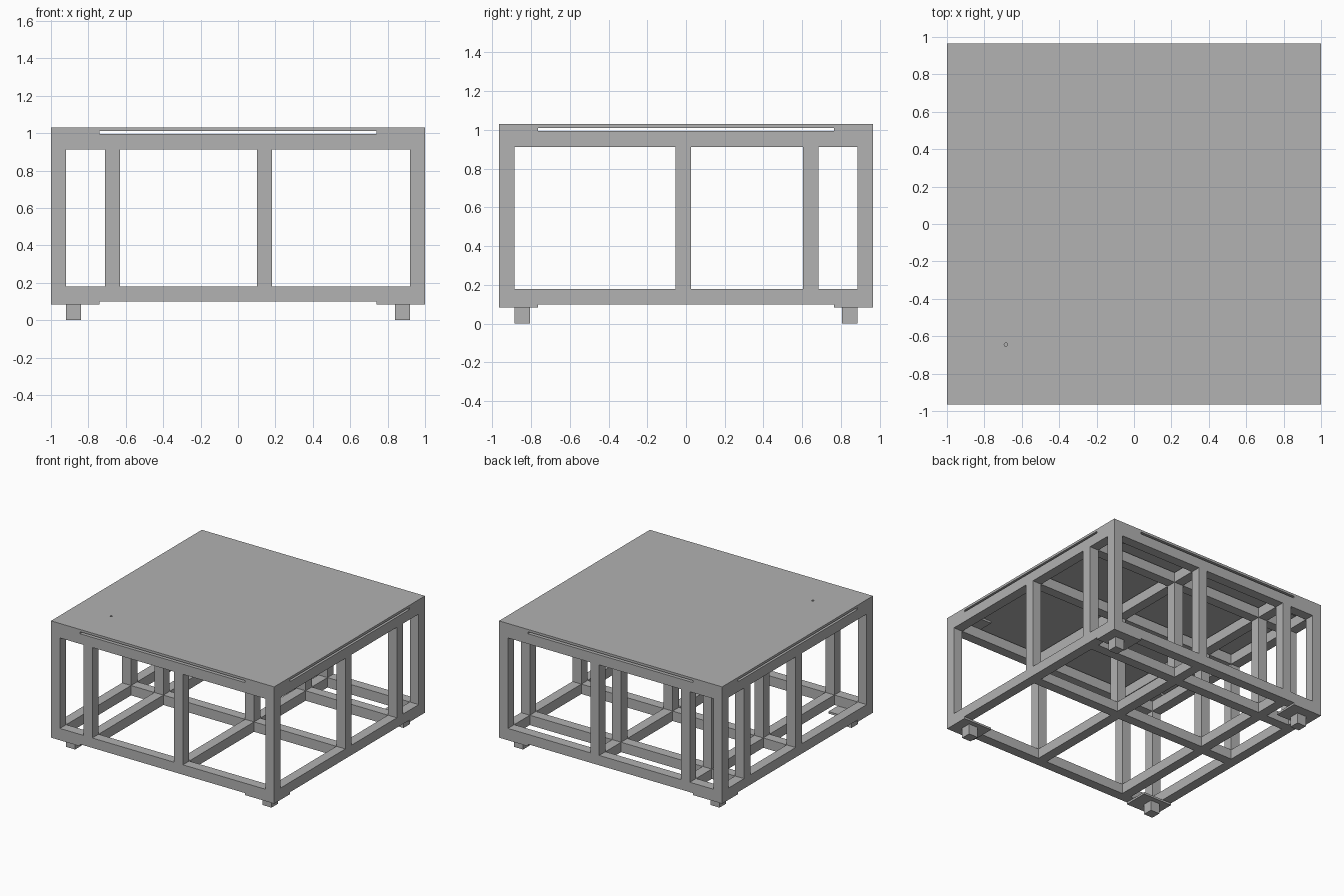
import bpy
import bmesh
from mathutils import Matrix, Vector

cube = bpy.data.objects.get("Cube")
if cube:
    bpy.data.objects.remove(cube, do_unlink=True)

grey = bpy.data.materials.new("plain grey")
grey.use_nodes = True
colour = (0.445, 0.445, 0.445, 1)
grey.diffuse_color = colour
grey.node_tree.nodes["Principled BSDF"].inputs["Base Color"].default_value = colour

# Overall sizes and height levels
HX, HY = 1.0, 0.965
BAR = 0.08
FOOT_TOP, RAIL_LOW, POST_LOW = 0.084, 0.10, 0.18
POST_TOP, RAIL_TOP, SHEET_LOW, SHEET_TOP = 0.913, 0.995, 1.011, 1.03

# Centre lines of the grid of bars
COLS = [-HX + BAR / 2, -0.67, 0.142, HX - BAR / 2]
ROWS = [-HY + BAR / 2, -0.015, 0.645, HY - BAR / 2]


def boxes(name, bounds):
    """One object made of boxes, each given by its low and high corner."""
    bm = bmesh.new()
    for low, high in bounds:
        low, high = Vector(low), Vector(high)
        place = Matrix.Translation((low + high) / 2) @ Matrix.Diagonal((*(high - low), 1))
        bmesh.ops.create_cube(bm, size=1, matrix=place)
    mesh = bpy.data.meshes.new(name)
    bm.to_mesh(mesh)
    bm.free()
    mesh.materials.append(grey)
    obj = bpy.data.objects.new(name, mesh)
    bpy.context.collection.objects.link(obj)
    return obj


h = BAR / 2

# Lower and upper grids: long rails across, short rails fitted between them
for level, z0, z1 in (("lower", RAIL_LOW, POST_LOW), ("upper", POST_TOP, RAIL_TOP)):
    boxes(level + "_long_rails", [((-HX, y - h, z0), (HX, y + h, z1)) for y in ROWS])
    boxes(level + "_cross_rails", [((x - h, a + h, z0), (x + h, b - h, z1))
                                   for x in COLS for a, b in zip(ROWS, ROWS[1:])])

# Posts at every crossing
boxes("posts", [((x - h, y - h, POST_LOW), (x + h, y + h, POST_TOP))
                for x in COLS for y in ROWS])


# Corner plates and feet, repeated in the four corners
def corners(name, x0, x1, y0, y1, z0, z1):
    bounds = []
    for sx in (-1, 1):
        for sy in (-1, 1):
            xs, ys = sorted((sx * x0, sx * x1)), sorted((sy * y0, sy * y1))
            bounds.append(((xs[0], ys[0], z0), (xs[1], ys[1], z1)))
    boxes(name, bounds)


corners("lower_corner_plates", 0.74, HX, 0.765, HY, FOOT_TOP, RAIL_LOW)
corners("upper_corner_plates", 0.74, HX, 0.765, HY, RAIL_TOP, SHEET_LOW)
corners("feet", HX - 2 * BAR, HX - BAR, HY - 2 * BAR, HY - BAR, 0, FOOT_TOP)

# Top sheet with a small drilled hole
top = boxes("top_sheet", [((-HX, -HY, SHEET_LOW), (HX, HY, SHEET_TOP))])
bpy.ops.mesh.primitive_cylinder_add(vertices=16, radius=0.009, depth=0.1,
                                    location=(-0.685, -0.645, SHEET_TOP))
drill = bpy.context.object
drill.name = "hole_cutter"
drill.hide_render = True
drill.display_type = 'WIRE'
drill.data.materials.append(grey)
cut = top.modifiers.new("drilled hole", 'BOOLEAN')
cut.operation = 'DIFFERENCE'
cut.solver = 'EXACT'
cut.object = drill
bpy.context.view_layer.objects.active = top
bpy.ops.object.modifier_apply(modifier=cut.name)
bpy.data.objects.remove(drill, do_unlink=True)
